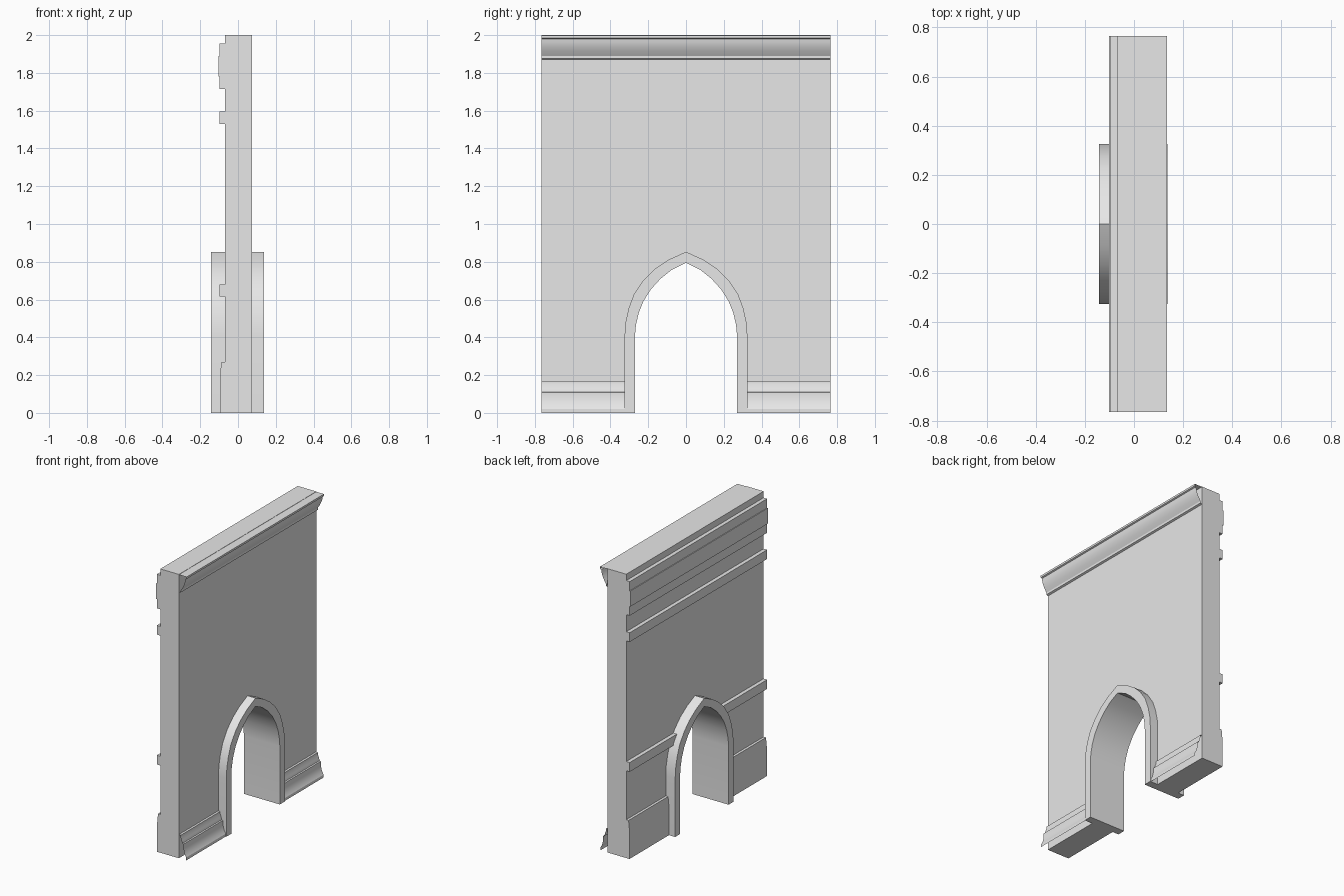
import bpy
import bmesh

if "Cube" in bpy.data.objects:
    bpy.data.objects.remove(bpy.data.objects["Cube"], do_unlink=True)

stone = bpy.data.materials.new("grey_stone")
stone.use_nodes = True
GREY = (0.8, 0.8, 0.8, 1)
stone.diffuse_color = GREY
stone.node_tree.nodes["Principled BSDF"].inputs["Base Color"].default_value = GREY

HALF = 0.765            # half length of the wall
BACK, FACE = -0.07, 0.075


def sweep(name, points, place, start, end, solid=True):
    """Sweep a 2D outline from start to end; open sheets have no caps."""
    bm = bmesh.new()
    a = [bm.verts.new(place(p, start)) for p in points]
    b = [bm.verts.new(place(p, end)) for p in points]
    n = len(points)
    for i in range(n if solid else n - 1):
        j = (i + 1) % n
        bm.faces.new((a[i], a[j], b[j], b[i]))
    if solid:
        bm.faces.new(a)
        bm.faces.new(b[::-1])
        bmesh.ops.recalc_face_normals(bm, faces=bm.faces)
    mesh = bpy.data.meshes.new(name)
    bm.to_mesh(mesh)
    bm.free()
    mesh.materials.append(stone)
    obj = bpy.data.objects.new(name, mesh)
    bpy.context.collection.objects.link(obj)
    bpy.ops.object.select_all(action='DESELECT')
    obj.select_set(True)
    bpy.context.view_layer.objects.active = obj
    bpy.ops.object.shade_smooth_by_angle(angle=0.4)
    return obj


def across(p, x):       # outline in y, z swept through the wall
    return (x, p[0], p[1])


def along(p, y):        # outline in x, z swept along the wall
    return (p[0], y, p[1])


def both_sides(half):
    """Complete a half arch, listed from floor to apex."""
    return half + [(-y, z) for y, z in reversed(half[:-1])]


def band(z0, z1, x):
    return [(x, z0), (BACK + 0.01, z0), (BACK + 0.01, z1), (x, z1)]


# Pointed arch outlines
outer = both_sides([(0.325, 0), (0.325, 0.41), (0.32, 0.48), (0.303, 0.555), (0.275, 0.63),
                    (0.225, 0.703), (0.165, 0.762), (0.09, 0.812), (0, 0.853)])
inner = both_sides([(0.27, 0), (0.27, 0.41), (0.265, 0.465), (0.25, 0.53), (0.225, 0.592),
                    (0.185, 0.655), (0.135, 0.71), (0.075, 0.758), (0, 0.795)])

# Wall slab with the doorway, and the arch surround
wall = [(HALF, 0), (HALF, 2), (-HALF, 2), (-HALF, 0)] + outer[::-1]
sweep("wall", wall, across, BACK, FACE)
sweep("arch_surround", outer + inner[::-1], across, -0.143, 0.137)

# Cornice moulding, an open sheet from the top down
cornice = [(FACE, 1.998), (0.135, 1.998), (0.135, 1.984), (0.125, 1.98), (0.122, 1.96),
           (0.116, 1.94), (0.104, 1.915), (0.088, 1.89), (0.088, 1.875), (FACE, 1.87)]
sweep("cornice", cornice, along, -HALF, HALF, solid=False)

# Bands on the rear face
sweep("upper_band_top", band(1.89, 1.955, -0.097), along, -HALF, HALF)
sweep("upper_band_middle", band(1.78, 1.89, -0.102), along, -HALF, HALF)
sweep("upper_band_bottom", band(1.715, 1.78, -0.097), along, -HALF, HALF)
sweep("middle_band", band(1.53, 1.595, -0.097), along, -HALF, HALF)

# Parts interrupted by the arch, repeated on both sides
skirting = [(FACE, 0.167), (0.088, 0.165), (0.088, 0.15), (0.096, 0.13), (0.1, 0.11),
            (0.11, 0.108), (0.11, 0.096), (0.112, 0.07), (0.12, 0.04), (0.132, 0.02),
            (0.132, 0)]
plinth = [(BACK + 0.01, 0), (-0.095, 0), (-0.095, 0.2), (BACK - 0.018, 0.27),
          (BACK + 0.01, 0.27)]
for side, sign in (("front", -1), ("back", 1)):
    def span(near):
        return sorted((sign * near, sign * HALF))
    sweep(side + "_skirting", skirting, along, *span(0.3), solid=False)
    sweep(side + "_plinth", plinth, along, *span(0.3))
    sweep(side + "_lower_band", band(0.615, 0.68, -0.097), along, *span(0.24))
